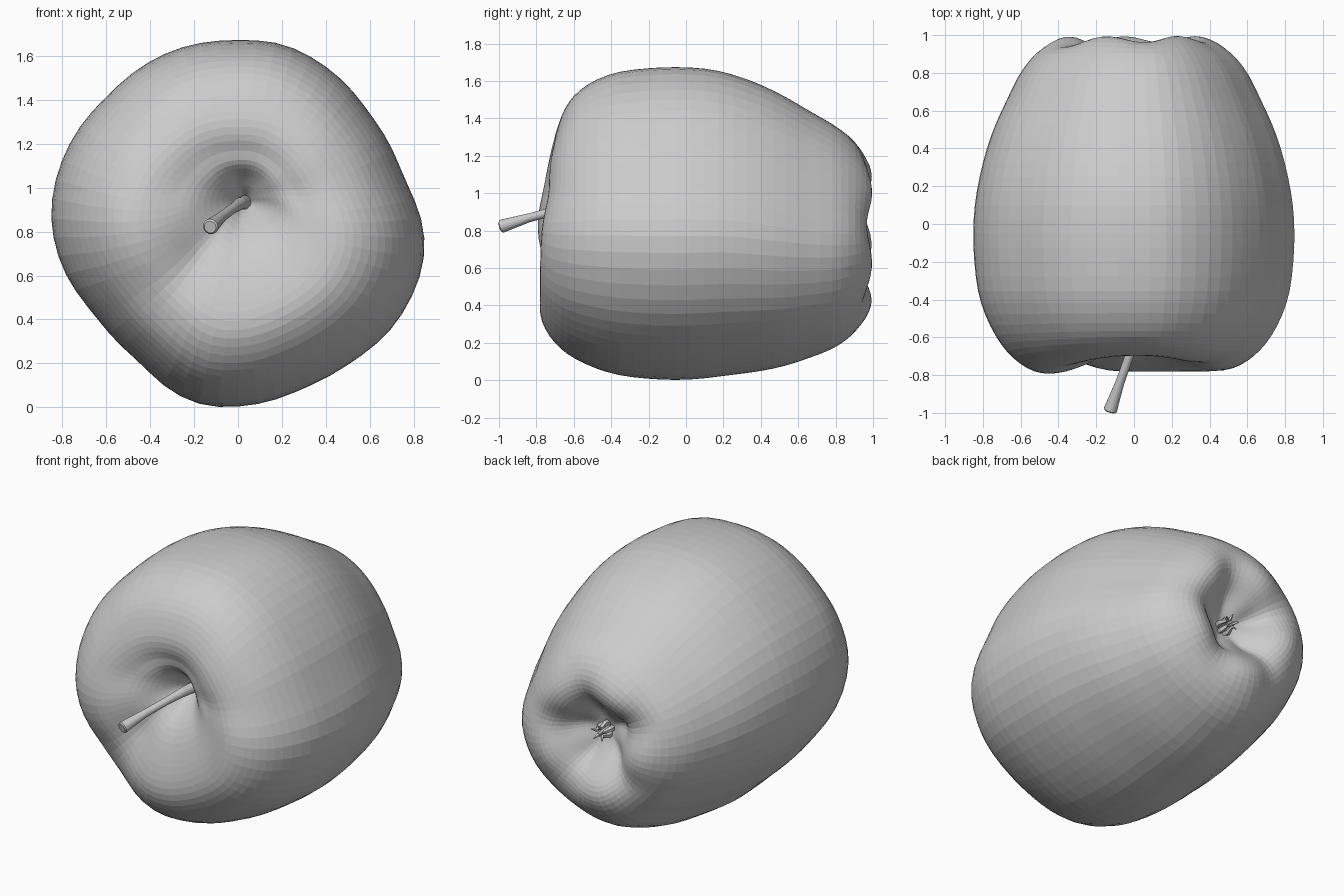
import bpy, bmesh, math
from mathutils import Vector

if "Cube" in bpy.data.objects:
    bpy.data.objects.remove(bpy.data.objects["Cube"])

SEG = 60

# Cross-section outline: (angle in degrees, radius) seen from the front
OUTLINE = [(-180, .853), (-165, .833), (-146, .785), (-125, .79), (-111, .845), (-101, .868),
           (-83, .85), (-69, .828), (-53, .832), (-35, .863), (-16, .872), (-5, .855), (14, .775),
           (38, .765), (60, .80), (76, .822), (90, .812), (110, .822), (123, .82),
           (137, .815), (152, .836), (168, .85), (180, .853)]

# Length profile: (fraction of the outline, y) from stem hollow to blossom hollow
STEM_END = [(.02, -.46), (.05, -.51), (.09, -.565), (.15, -.63), (.21, -.68), (.28, -.72),
            (.36, -.75), (.44, -.772), (.53, -.782), (.62, -.77), (.71, -.73), (.79, -.67),
            (.86, -.59), (.925, -.48), (.97, -.355), (.993, -.2)]
BLOSSOM_END = [(1, -.05), (.99, .1), (.96, .25), (.915, .4), (.86, .53), (.795, .65), (.72, .78),
               (.645, .87), (.56, .94), (.48, .985), (.41, 1.0), (.34, .985), (.28, .95),
               (.22, .90), (.16, .85), (.10, .81), (.05, .79), (.02, .78)]

# Depth of the five valleys around the blossom hollow
VALLEYS = [(81, .04), (9, .035), (153, .065), (225, .06), (297, .05)]


def outline(deg):
    deg = (deg + 180) % 360 - 180
    for (a, r), (b, s) in zip(OUTLINE, OUTLINE[1:]):
        if a <= deg <= b:
            return r + (s - r) * (deg - a) / (b - a)
    return .85


def smooth(a, b, v):
    t = max(0, min(1, (v - a) / (b - a)))
    return t * t * (3 - 2 * t)


def bump(deg, centre, width):
    d = (deg - centre + 180) % 360 - 180
    return math.exp(-(d / width) ** 2)


def refine(points):
    """Insert curved midpoints between the profile points."""
    out = []
    for i in range(len(points) - 1):
        p = [points[max(0, min(len(points) - 1, i + k))] for k in (-1, 0, 1, 2)]
        mid = tuple((9 * (p[1][c] + p[2][c]) - p[0][c] - p[3][c]) / 16 for c in (0, 1))
        out += [points[i], mid]
    return out + [points[-1]]


def skin_rings(name, rings):
    """Bridge closed rings of points and cap both ends."""
    bm = bmesh.new()
    loops = [[bm.verts.new(p) for p in ring] for ring in rings]
    n = len(rings[0])
    for a, b in zip(loops, loops[1:]):
        for i in range(n):
            j = (i + 1) % n
            bm.faces.new((a[i], a[j], b[j], b[i]))
    bm.faces.new(loops[0])
    bm.faces.new(loops[-1])
    bmesh.ops.recalc_face_normals(bm, faces=bm.faces)
    mesh = bpy.data.meshes.new(name)
    bm.to_mesh(mesh)
    bm.free()
    ob = bpy.data.objects.new(name, mesh)
    bpy.context.collection.objects.link(ob)
    return ob


def tube(name, path, radii, sides=16):
    pts = [Vector(p) for p in path]
    rings = []
    for i, (p, r) in enumerate(zip(pts, radii)):
        d = (pts[min(i + 1, len(pts) - 1)] - pts[max(i - 1, 0)]).normalized()
        u = d.cross(Vector((0, .2, 1))).normalized()
        v = d.cross(u)
        rings.append([p + r * (u * math.cos(t) + v * math.sin(t))
                      for t in (2 * math.pi * k / sides for k in range(sides))])
    return skin_rings(name, rings)


def fruit_point(f, y, deg, stem):
    r = sum(outline(deg + o) for o in (-5, 0, 0, 5)) / 4 * f
    cx, cz = 0, .86
    if stem:
        # Uneven shoulder: low across the top, creased at lower left and right
        w = smooth(.08, .4, f) * (1 - smooth(.6, 1, f))
        y += w * (.085 * bump(deg, 88, 62) + .05 * bump(deg, 225, 20)
                  + .02 * bump(deg, 20, 18) - .02 * bump(deg, 180, 20))
        # Steeper upper wall of the stem hollow
        y += .04 * bump(deg, 95, 45) * bump(f * 100, 14, 9)
        k = 1 - smooth(.05, .5, f)
        cx, cz = .03 * k, .86 + .08 * k - .015 * smooth(.3, .6, f) * (1 - smooth(.75, 1, f))
    else:
        # Five lobes around the blossom hollow
        w = smooth(.05, .25, f) * (1 - smooth(.38, .66, f))
        y -= w * sum(d * bump(deg, a, 22) for a, d in VALLEYS)
        cz -= .08 * smooth(.1, .9, y)
    t = math.radians(deg)
    return (cx + r * math.cos(t), y, cz + r * math.sin(t))


# Fruit body
profile = refine(STEM_END + BLOSSOM_END)
middle = 2 * len(STEM_END)
skin_rings("fruit_body", [[fruit_point(f, y, 360 * i / SEG, n < middle) for i in range(SEG)]
                          for n, (f, y) in enumerate(profile)])

# Stem, flared at the tip
tube("stem", [(.035, -.44, .935), (.01, -.58, .928), (-.025, -.70, .905), (-.075, -.84, .868),
              (-.11, -.94, .837), (-.125, -.985, .823), (-.127, -.992, .821)],
     [.034, .028, .023, .024, .032, .036, .028])

# Dried sepals in the blossom hollow
for i in range(5):
    t = math.radians(72 * i + 20)
    c, s = math.cos(t), math.sin(t)
    tube(f"sepal_{i + 1}", [(d * c, y, .78 + d * s) for d, y in
                            ((.03, .76), (.04, .82), (.025, .865), (.05, .89))],
         [.02, .018, .012, .003], 5)
